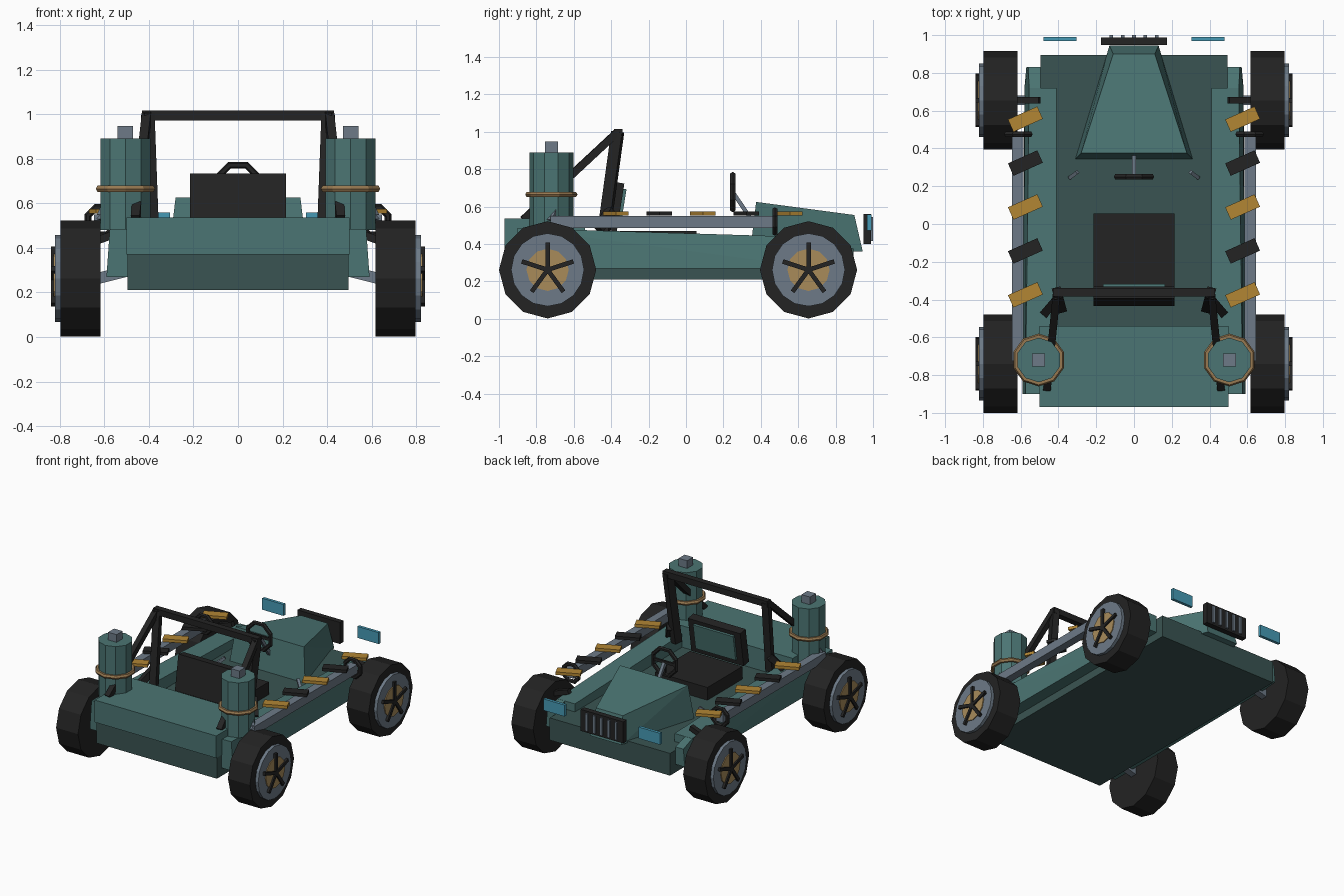
import bpy, bmesh, math
from mathutils import Vector, Matrix

if "Cube" in bpy.data.objects:
    bpy.data.objects.remove(bpy.data.objects["Cube"])


def material(name, hexcode):
    m = bpy.data.materials.new(name)
    c = [int(hexcode[i:i + 2], 16) / 255 for i in (0, 2, 4)]
    m.diffuse_color = [((v + 0.055) / 1.055) ** 2.4 if v > 0.04 else v / 12.92 for v in c] + [1]
    m.use_nodes = True
    m.node_tree.nodes["Principled BSDF"].inputs["Base Color"].default_value = m.diffuse_color
    return m


TEAL = material("teal paint", "4b7573")
DARK = material("dark teal", "3a5452")
BLACK = material("black rubber", "232323")
STEEL = material("steel grey", "6d7a87")
GOLD = material("gold pad", "b28634")
TAN = material("tan hub", "a88b5a")
BROWN = material("brown band", "977850")
BLUE = material("blue lamp", "469ab5")


def finish(name, bm, mat):
    bmesh.ops.recalc_face_normals(bm, faces=bm.faces)
    me = bpy.data.meshes.new(name)
    bm.to_mesh(me)
    bm.free()
    me.materials.append(mat)
    ob = bpy.data.objects.new(name, me)
    bpy.context.collection.objects.link(ob)
    return ob


def box(name, center, size, mat, rot=None):
    bm = bmesh.new()
    bmesh.ops.create_cube(bm, size=1)
    m = Matrix.Translation(center) @ (rot or Matrix()) @ Matrix.Diagonal((*size, 1))
    bmesh.ops.transform(bm, matrix=m, verts=bm.verts)
    return finish(name, bm, mat)


def hull(name, points, mat):
    bm = bmesh.new()
    for p in points:
        bm.verts.new(p)
    bmesh.ops.convex_hull(bm, input=bm.verts)
    bmesh.ops.dissolve_limit(bm, angle_limit=0.02, verts=bm.verts, edges=bm.edges)
    return finish(name, bm, mat)


def cylinder(name, center, r, depth, sides, mat, axis='Z', turn=0):
    bm = bmesh.new()
    bmesh.ops.create_cone(bm, cap_ends=True, segments=sides, radius1=r, radius2=r, depth=depth)
    rot = Matrix.Rotation(math.pi / 2, 4, 'Y') if axis == 'X' else Matrix()
    m = Matrix.Translation(center) @ rot @ Matrix.Rotation(turn, 4, 'Z')
    bmesh.ops.transform(bm, matrix=m, verts=bm.verts)
    return finish(name, bm, mat)


def bar(name, a, b, w, mat, h=None):
    a, b = Vector(a), Vector(b)
    d = b - a
    rot = d.to_track_quat('Y', 'Z').to_matrix().to_4x4()
    return box(name, (a + b) / 2, (w, d.length, h or w), mat, rot)


def ring(name, center, R, r, n, mat, upright=False, k=6):
    bm = bmesh.new()
    loops = []
    for i in range(n):
        t = 2 * math.pi * (i + 0.5) / n
        row = []
        for j in range(k):
            s = 2 * math.pi * j / k
            q = R + r * math.cos(s)
            p = Vector((q * math.cos(t), q * math.sin(t), r * math.sin(s)))
            if upright:
                p = Vector((p.x, p.z, p.y))
            row.append(bm.verts.new(p + Vector(center)))
        loops.append(row)
    for i in range(n):
        for j in range(k):
            a, b = loops[i], loops[(i + 1) % n]
            bm.faces.new((a[j], b[j], b[(j + 1) % k], a[(j + 1) % k]))
    return finish(name, bm, mat)


# Chassis tub, rear deck and hood
box("chassis_floor", (0, -0.03, 0.293), (0.99, 1.85, 0.165), DARK)
box("rear_deck", (0, -0.755, 0.453), (1.0, 0.43, 0.165), TEAL)
hull("hood", [(s * x, y, z) for s in (-1, 1) for x, y, z in (
    (0.31, 0.345, 0.375), (0.28, 0.375, 0.625), (0.13, 0.945, 0.36), (0.11, 0.90, 0.555))], TEAL)

# Grille with upright bars
box("grille", (0, 0.968, 0.48), (0.35, 0.04, 0.16), BLACK)
for i in range(5):
    box("grille_bar", (-0.12 + i * 0.06, 0.993, 0.48), (0.02, 0.014, 0.13), STEEL)

# Seat with forward-leaning back
box("seat_base", (0, -0.15, 0.42), (0.43, 0.41, 0.10), BLACK)
lean = Matrix.Rotation(math.radians(-9), 4, 'X')
box("seat_back", (0, -0.382, 0.60), (0.43, 0.065, 0.26), BLACK, lean)
box("seat_cushion", (0, -0.343, 0.60), (0.33, 0.02, 0.19), TEAL, lean)

# Steering wheel and column
ring("steering_wheel", (0, 0.25, 0.678), 0.10, 0.016, 8, BLACK, True)
box("steering_spoke", (0, 0.25, 0.678), (0.20, 0.015, 0.02), BLACK)
box("steering_spoke_lower", (0, 0.25, 0.63), (0.02, 0.015, 0.10), BLACK)
bar("steering_column", (0, 0.255, 0.67), (0, 0.37, 0.50), 0.022, STEEL)

# Roll hoop crossbar
box("roll_crossbar", (0, -0.362, 0.993), (0.86, 0.045, 0.045), BLACK)

for s in (-1, 1):
    # Side pods with slanted flanks
    hull("side_pod", [(s * x, y, z) for x, y, z in (
        (0.41, -0.90, 0.27), (0.41, -0.90, 0.485), (0.59, -0.90, 0.27), (0.575, -0.90, 0.485),
        (0.41, 0.72, 0.27), (0.41, 0.72, 0.435), (0.58, 0.72, 0.27), (0.555, 0.72, 0.435))], TEAL)
    hull("pod_nose", [(s * x, y, z) for x, y, z in (
        (0.495, 0.72, 0.27), (0.495, 0.72, 0.434), (0.58, 0.72, 0.27), (0.555, 0.72, 0.434),
        (0.495, 0.83, 0.27), (0.495, 0.83, 0.40), (0.57, 0.83, 0.27), (0.56, 0.83, 0.40))], TEAL)

    # Headlamps
    box("headlamp", (s * 0.392, 0.98, 0.515), (0.175, 0.022, 0.085), BLUE)

    # Rear tanks with band and cap
    cylinder("tank", (s * 0.505, -0.72, 0.685), 0.118, 0.41, 10, TEAL)
    ring("tank_band", (s * 0.505, -0.72, 0.665), 0.124, 0.016, 10, BROWN)
    box("tank_cap", (s * 0.505, -0.72, 0.917), (0.07, 0.07, 0.06), STEEL)

    # Side rail with angled step pads and end ring
    box("side_rail", (s * 0.615, -0.12, 0.518), (0.06, 1.21, 0.065), STEEL)
    bar("rail_tip", (s * 0.615, -0.72, 0.52), (s * 0.58, -0.69, 0.60), 0.04, STEEL)
    for i in range(5):
        box("step_pad", (s * 0.575, 0.555 - i * 0.2325, 0.564), (0.17, 0.072, 0.022),
            BLACK if i % 2 else GOLD, Matrix.Rotation(math.radians(24), 4, 'Z'))
    ring("rail_ring", (s * 0.612, 0.475, 0.52), 0.066, 0.016, 8, BLACK, True)

    # Roll hoop legs and rear braces
    bar("roll_leg", (s * 0.405, -0.365, 1.0), (s * 0.385, -0.44, 0.46), 0.048, BLACK, 0.06)
    bar("roll_brace", (s * 0.41, -0.37, 0.995), (s * 0.46, -0.87, 0.53), 0.04, BLACK)
    bar("roll_foot", (s * 0.41, -0.40, 0.58), (s * 0.47, -0.47, 0.48), 0.045, BLACK)

    # Floor levers
    bar("lever", (s * 0.34, 0.245, 0.39), (s * 0.30, 0.275, 0.43), 0.02, STEEL)

    # Wheels, rims, hubs, spokes and suspension arms
    for y in (-0.74, 0.655):
        c = 0.262
        cylinder("tyre", (s * 0.707, y, c), 0.26, 0.18, 12, BLACK, 'X')
        cylinder("rim", (s * 0.803, y, c), 0.195, 0.035, 16, STEEL, 'X')
        cylinder("hub", (s * 0.814, y, c), 0.113, 0.026, 12, TAN, 'X')
        for i in range(5):
            t = math.radians(90 + 72 * i)
            bar("wheel_spoke", (s * 0.826, y, c),
                (s * 0.826, y + 0.145 * math.cos(t), c + 0.145 * math.sin(t)), 0.024, BLACK)
        bar("lower_arm", (s * 0.48, y, 0.30), (s * 0.64, y, 0.26), 0.05, STEEL)
        bar("upper_arm", (s * 0.50, y, 0.48), (s * 0.64, y, 0.43), 0.035, BLACK)
